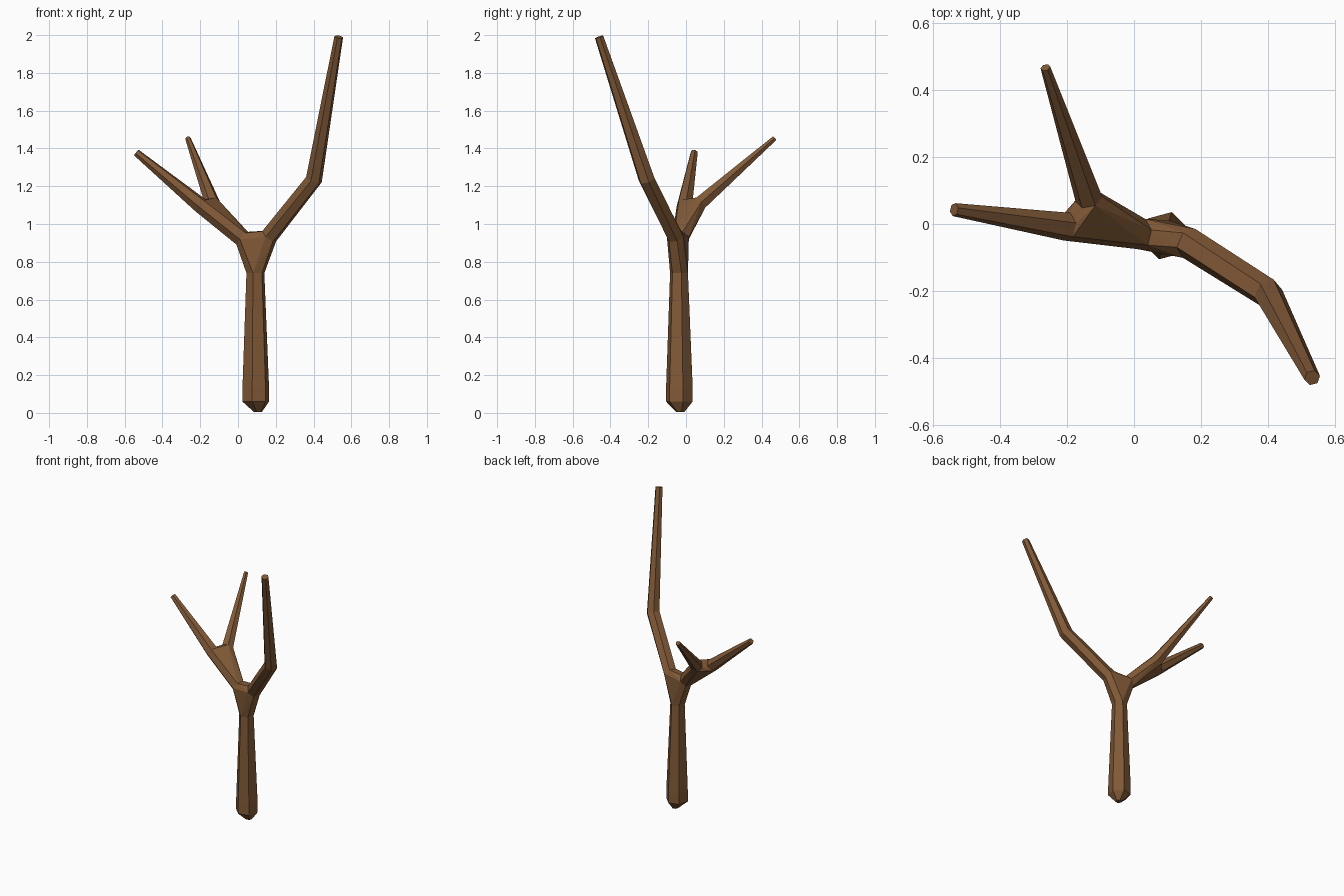
import bpy, bmesh, math
from mathutils import Vector

cube = bpy.data.objects.get("Cube")
if cube:
    bpy.data.objects.remove(cube)

SIDES = 6
bark = bpy.data.materials.new("brown bark")
bark.use_nodes = True
brown = (0.22, 0.1, 0.038, 1)
bark.diffuse_color = brown
bark.node_tree.nodes["Principled BSDF"].inputs["Base Color"].default_value = brown


def ring(centre, direction, radius, turn=0.25):
    """Six points around a limb, square to its direction."""
    n = Vector(direction).normalized()
    u = Vector((0, 1, 0)).cross(n).normalized()
    v = n.cross(u)
    angles = [math.tau * (i + turn) / SIDES for i in range(SIDES)]
    return [Vector(centre) + radius * (u * math.cos(a) + v * math.sin(a)) for a in angles]


def finish(name, bm):
    bmesh.ops.recalc_face_normals(bm, faces=bm.faces)
    mesh = bpy.data.meshes.new(name)
    bm.to_mesh(mesh)
    bm.free()
    mesh.materials.append(bark)
    obj = bpy.data.objects.new(name, mesh)
    bpy.context.collection.objects.link(obj)


def limb(name, rings):
    """Faceted tube through the rings, capped at both ends."""
    bm = bmesh.new()
    loops = [[bm.verts.new(p) for p in r] for r in rings]
    for a, b in zip(loops, loops[1:]):
        for i in range(SIDES):
            j = (i + 1) % SIDES
            bm.faces.new((a[i], a[j], b[j], b[i]))
    bm.faces.new(loops[0])
    bm.faces.new(loops[-1])
    finish(name, bm)


def joint(name, rings):
    """Angular knuckle wrapped around the limb ends that meet in it."""
    bm = bmesh.new()
    verts = [bm.verts.new(p) for r in rings for p in r]
    result = bmesh.ops.convex_hull(bm, input=verts)
    loose = {g for g in result["geom_interior"] if isinstance(g, bmesh.types.BMVert)}
    bmesh.ops.delete(bm, geom=list(loose), context="VERTS")
    finish(name, bm)


# Rings where limbs meet
up = (0, 0, 1)
trunk_top = ring((0.092, -0.037, 0.74), up, 0.049)
tall_base = ring((0.165, -0.058, 0.935), (0.6, -0.3, 0.7), 0.047)
side_base = ring((0.022, -0.03, 0.925), (-0.7, 0.1, 0.6), 0.047)
side_fork = ring((-0.2, -0.008, 1.1), (-0.75, 0.08, 0.6), 0.043)
back_fork = ring((-0.135, 0.075, 1.11), (-0.27, 0.8, 0.7), 0.041)

# Trunk with a blunt, tapered foot
limb("trunk", [
    ring((0.105, -0.03, 0.005), up, 0.022),
    ring((0.094, -0.035, 0.06), up, 0.073),
    ring((0.094, -0.035, 0.13), up, 0.073),
    trunk_top])

# Knuckles
joint("main_fork", [trunk_top, tall_base, side_base])
joint("side_knuckle", [side_base, side_fork, back_fork])

# Branches
limb("tall_branch", [
    tall_base,
    ring((0.402, -0.208, 1.235), (0.37, -0.3, 0.85), 0.045),
    ring((0.533, -0.46, 1.99), (0.13, -0.26, 0.76), 0.024)])
limb("side_branch", [
    side_fork, ring((-0.538, 0.043, 1.378), (-0.75, 0.1, 0.6), 0.02)])
limb("back_branch", [
    back_fork, ring((-0.265, 0.468, 1.453), (-0.27, 0.8, 0.7), 0.015)])
